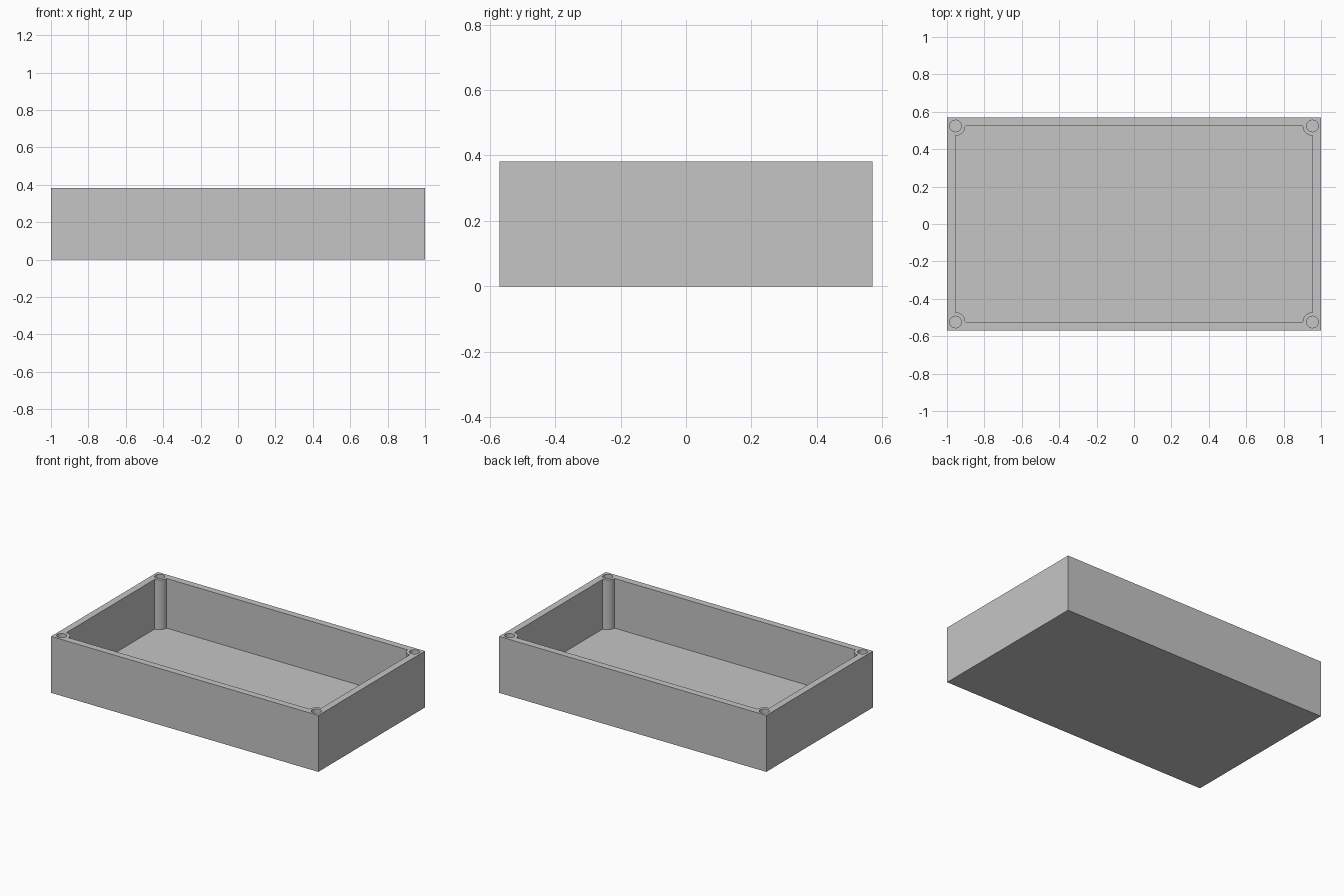
import bpy
import bmesh
from math import cos, sin, pi, radians

if "Cube" in bpy.data.objects:
    bpy.data.objects.remove(bpy.data.objects["Cube"], do_unlink=True)

LENGTH, WIDTH, HEIGHT = 2.0, 1.14, 0.382
WALL = 0.046
FLOOR = 0.046
POST_RADIUS, HOLE_RADIUS = 0.052, 0.031
ARC_STEPS, HOLE_STEPS = 12, 40
IX, IY = LENGTH / 2 - WALL, WIDTH / 2 - WALL
CORNERS = [(IX, IY), (-IX, IY), (-IX, -IY), (IX, -IY)]


def arc(center, radius, start, sweep, steps, closed=False):
    count = steps if closed else steps + 1
    angles = [start + sweep * i / steps for i in range(count)]
    return [(center[0] + radius * cos(a), center[1] + radius * sin(a)) for a in angles]


def add_prism(bm, outline, bottom, top):
    face = bm.faces.new([bm.verts.new((x, y, bottom)) for x, y in outline])
    extruded = bmesh.ops.extrude_face_region(bm, geom=[face])["geom"]
    verts = [g for g in extruded if isinstance(g, bmesh.types.BMVert)]
    bmesh.ops.translate(bm, vec=(0, 0, top - bottom), verts=verts)


def make_object(name, prisms):
    bm = bmesh.new()
    for outline, bottom, top in prisms:
        add_prism(bm, outline, bottom, top)
    bmesh.ops.recalc_face_normals(bm, faces=bm.faces)
    mesh = bpy.data.meshes.new(name)
    bm.to_mesh(mesh)
    bm.free()
    obj = bpy.data.objects.new(name, mesh)
    bpy.context.collection.objects.link(obj)
    return obj


# Solid outer block
hx, hy = LENGTH / 2, WIDTH / 2
block = [(hx, hy), (-hx, hy), (-hx, -hy), (hx, -hy)]
box = make_object("enclosure_box", [(block, 0, HEIGHT)])

# Cavity outline that leaves a round screw post in each corner
cavity = []
for k, corner in enumerate(CORNERS):
    cavity += arc(corner, POST_RADIUS, (3 + k) * pi / 2, -pi / 2, ARC_STEPS)

# Cavity and screw holes are cut together
cuts = [(cavity, FLOOR, HEIGHT + 0.1)]
cuts += [(arc(c, HOLE_RADIUS, 0, 2 * pi, HOLE_STEPS, True), FLOOR, HEIGHT + 0.1)
         for c in CORNERS]
cutter = make_object("cavity_cutter", cuts)
cutter.hide_render = True

bpy.ops.object.select_all(action='DESELECT')
bpy.context.view_layer.objects.active = box
box.select_set(True)
boolean = box.modifiers.new("hollow", 'BOOLEAN')
boolean.operation = 'DIFFERENCE'
boolean.solver = 'EXACT'
boolean.object = cutter
bpy.ops.object.modifier_apply(modifier=boolean.name)
bpy.data.objects.remove(cutter, do_unlink=True)

# Round posts and holes smooth, box edges sharp
bpy.ops.object.shade_smooth_by_angle(angle=radians(30))

# Single plain grey
grey = bpy.data.materials.new("light_grey")
grey.use_nodes = True
colour = (0.56, 0.56, 0.56, 1)
grey.diffuse_color = colour
grey.node_tree.nodes["Principled BSDF"].inputs["Base Color"].default_value = colour
box.data.materials.clear()
box.data.materials.append(grey)
